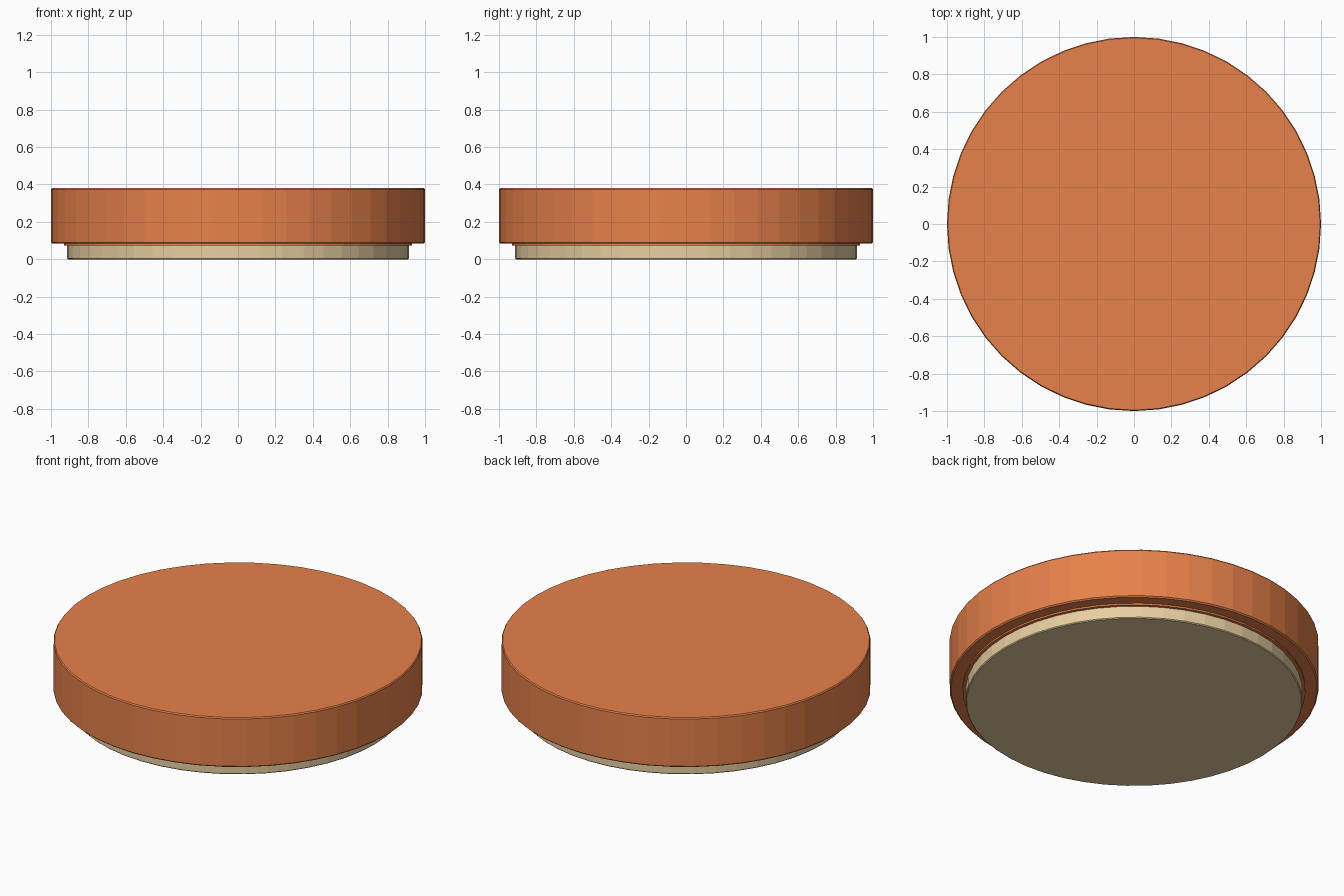
import bpy, bmesh, math

if "Cube" in bpy.data.objects:
    bpy.data.objects.remove(bpy.data.objects["Cube"])

SIDES = 48


def material(name, color):
    m = bpy.data.materials.new(name)
    m.diffuse_color = color
    m.use_nodes = True
    m.node_tree.nodes["Principled BSDF"].inputs["Base Color"].default_value = m.diffuse_color
    return m


def lathe(name, profile, mat):
    """Closed solid turned around z from (radius, z) points, bottom to top."""
    bm = bmesh.new()
    rings = []
    for r, z in profile:
        rings.append([bm.verts.new((r * math.cos(2 * math.pi * i / SIDES),
                                    r * math.sin(2 * math.pi * i / SIDES), z))
                      for i in range(SIDES)])
    for a, b in zip(rings, rings[1:]):
        for i in range(SIDES):
            j = (i + 1) % SIDES
            bm.faces.new((a[i], a[j], b[j], b[i]))
    bm.faces.new(rings[0][::-1])
    bm.faces.new(rings[-1])
    mesh = bpy.data.meshes.new(name)
    bm.to_mesh(mesh)
    bm.free()
    mesh.materials.append(mat)
    ob = bpy.data.objects.new(name, mesh)
    bpy.context.collection.objects.link(ob)
    return ob


orange = material("orange", (0.80, 0.22, 0.07, 1))
cream = material("cream", (0.80, 0.62, 0.36, 1))

# Cream foot disc
lathe("base_disc", [(0.908, 0.0), (0.913, 0.005), (0.913, 0.073)], cream)

# Orange cap with a thin stepped collar underneath and slightly eased edges
lathe("cap_disc", [(0.93, 0.073), (0.93, 0.083), (0.993, 0.083), (1.0, 0.09),
                   (1.0, 0.373), (0.995, 0.38)], orange)
